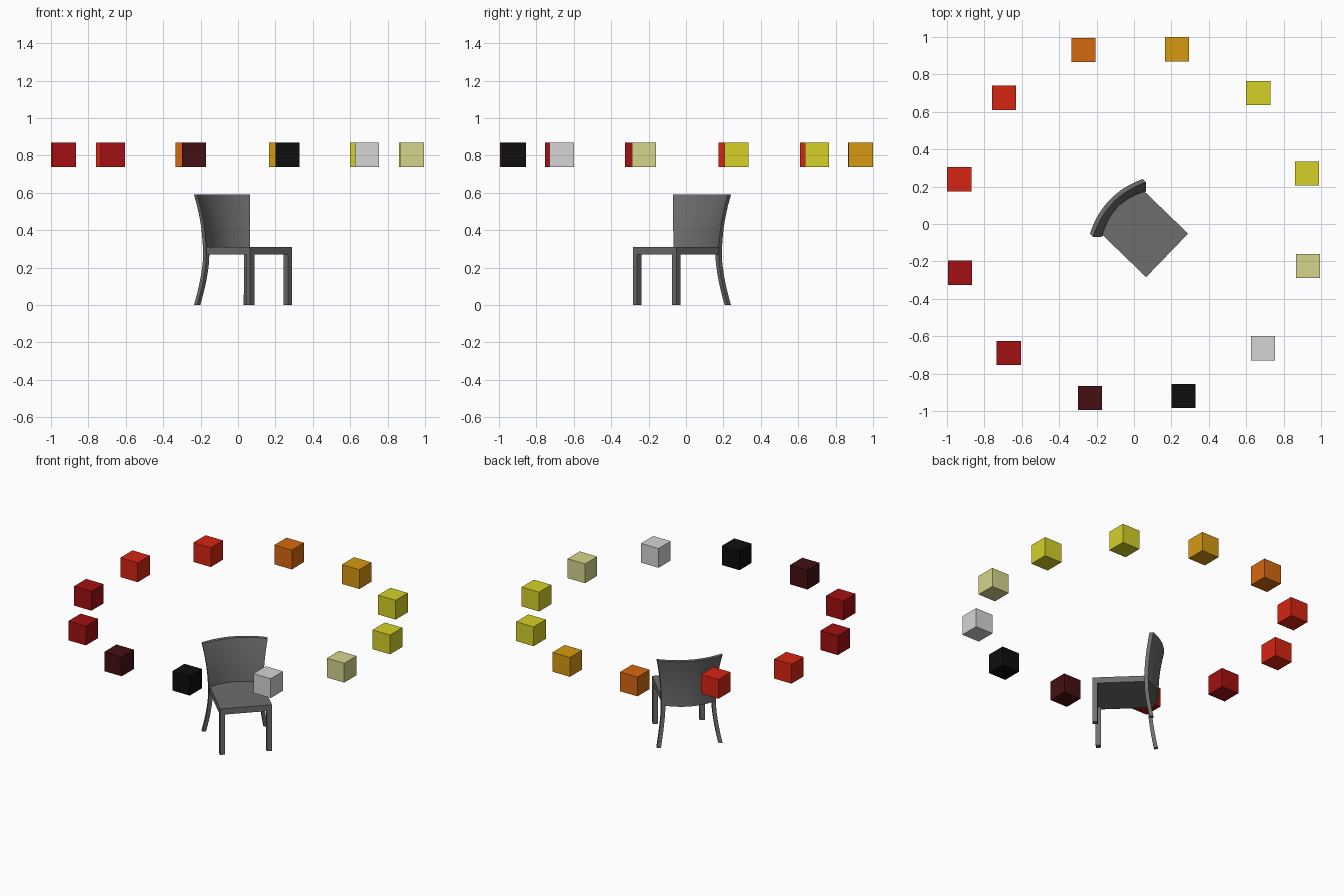
import bpy, bmesh, math
from mathutils import Vector

cube = bpy.data.objects.get("Cube")
if cube:
    bpy.data.objects.remove(cube, do_unlink=True)


def material(name, r, g, b):
    m = bpy.data.materials.new(name)
    m.use_nodes = True
    m.diffuse_color = (r, g, b, 1)
    bsdf = next(n for n in m.node_tree.nodes if n.type == 'BSDF_PRINCIPLED')
    bsdf.inputs["Base Color"].default_value = (r, g, b, 1)
    return m


def finish(bm, name, mat, loc=(0, 0, 0), turn=0.0, smooth=False):
    bmesh.ops.recalc_face_normals(bm, faces=bm.faces)
    mesh = bpy.data.meshes.new(name)
    bm.to_mesh(mesh)
    bm.free()
    mesh.materials.append(mat)
    ob = bpy.data.objects.new(name, mesh)
    ob.location = loc
    ob.rotation_euler.z = turn
    bpy.context.collection.objects.link(ob)
    if smooth:
        bpy.ops.object.select_all(action='DESELECT')
        ob.select_set(True)
        bpy.context.view_layer.objects.active = ob
        bpy.ops.object.shade_smooth_by_angle(angle=math.radians(35))
    return ob


def loft(rings):
    """Skin closed rings of points and cap both ends."""
    bm = bmesh.new()
    rows = [[bm.verts.new(p) for p in ring] for ring in rings]
    n = len(rows[0])
    for a, b in zip(rows, rows[1:]):
        for i in range(n):
            j = (i + 1) % n
            bm.faces.new((a[i], a[j], b[j], b[i]))
    bm.faces.new(rows[0][::-1])
    bm.faces.new(rows[-1])
    return bm


# Chair frame: origin at the middle of the seat's rear edge, +y is backward
HALF, DEPTH, SAG, THICK = 0.1615, 0.335, 0.05, 0.024
SEAT_LOW, SEAT_TOP, BACK_TOP = 0.27, 0.31, 0.59
PLACE, TURN = (-0.064, 0.065, 0), math.radians(46)
ACROSS = [-1 + i / 8 for i in range(17)]
charcoal = material("charcoal", 0.155, 0.155, 0.155)


def splay(z):
    """Outward and backward sweep of the rear posts at a height."""
    if z > SEAT_TOP:
        return 0.009 + 0.033 * ((z - SEAT_TOP) / (BACK_TOP - SEAT_TOP)) ** 1.8
    if z < SEAT_LOW:
        return 0.007 + 0.035 * ((SEAT_LOW - z) / SEAT_LOW) ** 1.6
    return 0.008


def chair_part(rings, name, smooth=False):
    return finish(loft(rings), name, charcoal, PLACE, TURN, smooth)


# Seat slab with a bowed rear edge
def seat_ring(z):
    rear = [(HALF * t, SAG * (1 - t * t) - 0.005, z) for t in ACROSS]
    return rear + [(HALF, -DEPTH, z), (-HALF, -DEPTH, z)]


chair_part([seat_ring(SEAT_LOW), seat_ring(SEAT_TOP)], "seat")


# Bowed backrest, flaring and leaning backward as it rises
def back_ring(z):
    e = splay(z)
    outer = [((HALF + e) * t, e + SAG * (1 - t * t), z) for t in ACROSS]
    return outer + [(x, y - THICK, z) for x, y, z in reversed(outer)]


levels = [SEAT_LOW, SEAT_TOP] + [SEAT_TOP + (BACK_TOP - SEAT_TOP) * i / 8 for i in range(1, 9)]
chair_part([back_ring(z) for z in levels], "backrest", True)


# Legs
def leg_ring(x, y, z, side, size):
    return [(x, y, z), (x - side * size, y, z),
            (x - side * size, y + size, z), (x, y + size, z)]


for side, label in ((-1, "right"), (1, "left")):
    chair_part([leg_ring(side * HALF, -DEPTH, z, side, 0.032) for z in (0, SEAT_LOW)],
               "front_leg_" + label)
    rings = []
    for i in range(9):
        z = SEAT_LOW * i / 8
        e = splay(z)
        rings.append(leg_ring(side * (HALF + e), e - THICK, z, side, THICK))
    chair_part(rings, "rear_leg_" + label, True)

# Ring of floating coloured blocks
black = material("black", 0.0045, 0.0045, 0.0045)
maroon = material("dark maroon", 0.06, 0.005, 0.006)
crimson = material("deep red", 0.36, 0.005, 0.006)
red = material("red", 0.67, 0.018, 0.006)
orange = material("orange", 0.67, 0.14, 0.005)
amber = material("amber", 0.67, 0.32, 0.005)
yellow = material("yellow", 0.66, 0.64, 0.02)
cream = material("pale yellow", 0.66, 0.66, 0.26)
silver = material("light grey", 0.66, 0.66, 0.66)

blocks = [
    (black, 0.265, -0.92), (maroon, -0.235, -0.93), (crimson, -0.67, -0.69),
    (crimson, -0.93, -0.26), (red, -0.935, 0.24), (red, -0.695, 0.675),
    (orange, -0.27, 0.93), (amber, 0.23, 0.935), (yellow, 0.665, 0.70),
    (yellow, 0.925, 0.27), (cream, 0.93, -0.225), (silver, 0.69, -0.665),
]
for i, (mat, x, y) in enumerate(blocks, 1):
    bm = bmesh.new()
    bmesh.ops.create_cube(bm, size=0.13)
    finish(bm, f"floating_block_{i}", mat, (x, y, 0.804))
